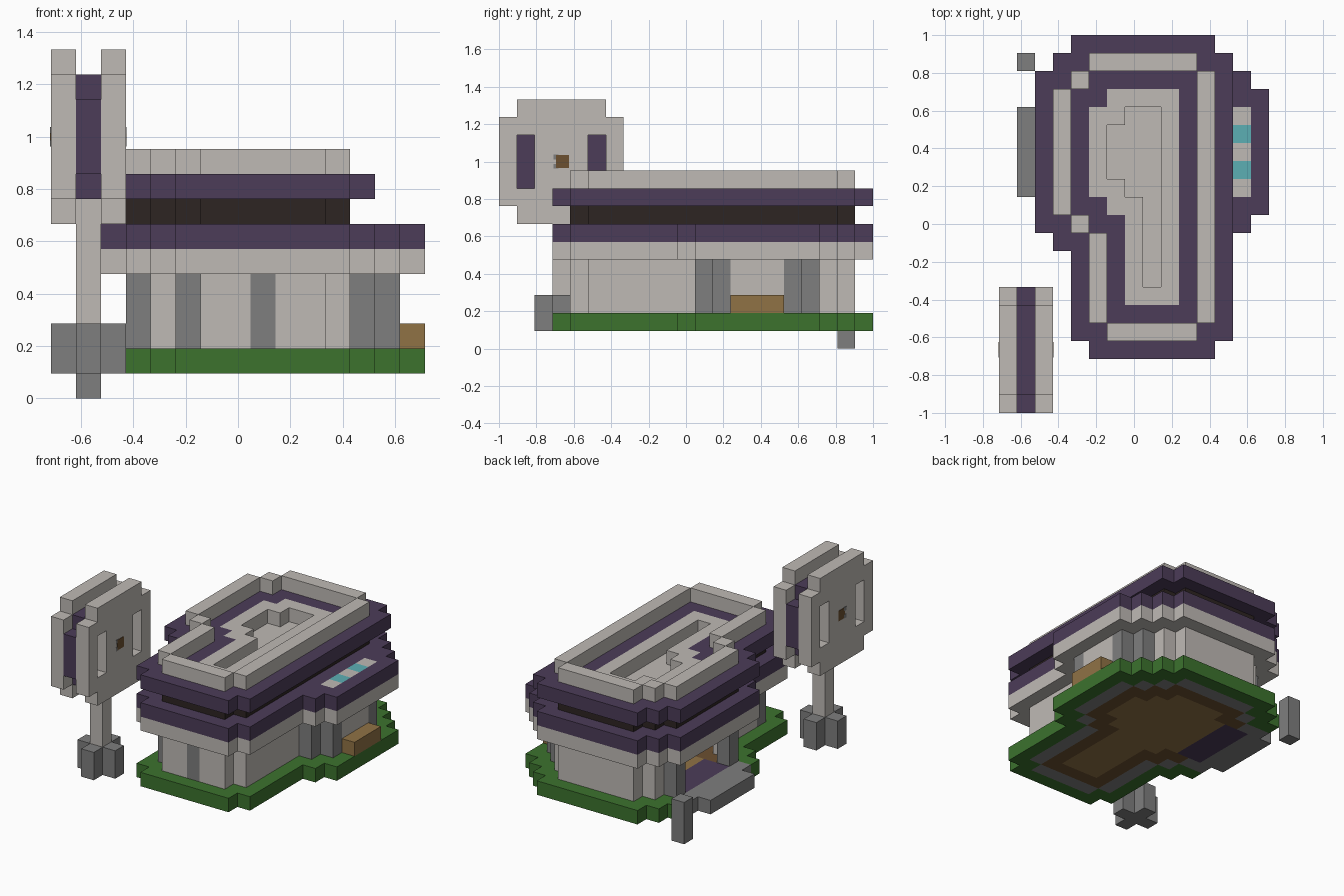
import bpy
import bmesh
from mathutils import Vector

U = 2 / 21                                # one block
ORIGIN = Vector((-7.5 * U, -1.0, 0.0))    # grid corner

if "Cube" in bpy.data.objects:
    bpy.data.objects.remove(bpy.data.objects["Cube"], do_unlink=True)


def material(name, rgb):
    m = bpy.data.materials.new(name)
    m.use_nodes = True
    m.diffuse_color = (*rgb, 1)
    m.node_tree.nodes["Principled BSDF"].inputs["Base Color"].default_value = (*rgb, 1)
    return m


CREAM = material("cream", (0.52, 0.49, 0.46))
PURPLE = material("purple", (0.072, 0.045, 0.098))
GREEN = material("green", (0.045, 0.17, 0.027))
GRAY = material("gray", (0.21, 0.21, 0.21))
TAN = material("tan", (0.28, 0.17, 0.06))
BROWN = material("brown", (0.15, 0.08, 0.03))
DARK = material("dark", (0.027, 0.018, 0.016))
CYAN = material("cyan", (0.107, 0.43, 0.456))


def rect(a0, a1, b0, b1):
    """Cells of a block rectangle, upper limits excluded."""
    return {(a, b) for a in range(a0, a1) for b in range(b0, b1)}


def shrink(cells, diagonal=True):
    """Cells whose neighbours all belong to the set."""
    steps = [(a, b) for a in (-1, 0, 1) for b in (-1, 0, 1)
             if diagonal or a * b == 0]
    return {c for c in cells
            if all((c[0] + a, c[1] + b) in cells for a, b in steps)}


def slab(name, cells, lo, hi, mat, sideways=False):
    """Extrude block cells from lo to hi along z, or along x if sideways."""
    bm = bmesh.new()
    verts = {}

    def vert(a, b, h):
        if (a, b, h) not in verts:
            p = Vector((h, a, b) if sideways else (a, b, h))
            verts[a, b, h] = bm.verts.new(p * U + ORIGIN)
        return verts[a, b, h]

    for a, b in sorted(cells):
        ring = [(a, b), (a + 1, b), (a + 1, b + 1), (a, b + 1)]
        bm.faces.new([vert(*p, hi) for p in ring])
        bm.faces.new([vert(*p, lo) for p in reversed(ring)])
        beside = [(a, b - 1), (a + 1, b), (a, b + 1), (a - 1, b)]
        for n, other in enumerate(beside):
            if other not in cells:
                p, q = ring[n], ring[(n + 1) % 4]
                bm.faces.new([vert(*p, lo), vert(*q, lo), vert(*q, hi), vert(*p, hi)])
    mesh = bpy.data.meshes.new(name)
    bm.to_mesh(mesh)
    bm.free()
    mesh.materials.append(mat)
    obj = bpy.data.objects.new(name, mesh)
    bpy.context.scene.collection.objects.link(obj)
    return obj


# Plan outlines: upper roof, then the lower storey with its side bay
upper = (rect(4, 12, 20, 21) | rect(3, 13, 19, 20) | rect(2, 13, 10, 19)
         | rect(3, 13, 9, 10) | rect(4, 13, 4, 9) | rect(5, 12, 3, 4))
lower = upper | rect(13, 14, 10, 19) | rect(14, 15, 11, 18)
house = shrink(lower)
room = shrink(house, diagonal=False)
attic = shrink(upper)
roof_deck = shrink(attic, diagonal=False)
roof_panel = shrink(roof_deck)
roof_recess = shrink(roof_panel)

# Ground layer
mat_area = rect(3, 5, 12, 17)
path = rect(2, 3, 11, 18) | rect(1, 2, 12, 17)
inner_floor = shrink(room)
slab("grass", lower - house - path, 1, 2, GREEN)
slab("foundation", house - room - mat_area, 1, 2, GRAY)
slab("entrance_path", path, 1, 2, GRAY)
slab("entrance_mat", mat_area, 1, 2, PURPLE)
slab("floor_border", room - inner_floor - mat_area, 1, 2, BROWN)
slab("floor_centre", inner_floor - mat_area, 1, 2, TAN)
slab("drain_post", {(1, 19)}, 0, 3, GRAY)

# Walls with pillars and an open doorway
pillars = {(3, 11), (3, 17), (5, 5), (8, 4),
           (12, 11), (13, 12), (13, 16), (12, 17)}
doorway = rect(3, 4, 12, 17)
slab("walls", house - room - pillars - doorway, 2, 5, CREAM)
slab("pillars", pillars, 2, 5, GRAY)
slab("side_bench", rect(14, 15, 13, 16), 2, 3, TAN)

# Lower roof with a strip of skylights
skylight = rect(13, 14, 12, 17)
panes = {(13, 13), (13, 15)}
slab("cornice", lower, 5, 6, CREAM)
slab("lower_eave", lower - skylight, 6, 7, PURPLE)
slab("skylight_frame", skylight - panes, 6, 7, CREAM)
slab("skylight_panes", panes, 6, 7, CYAN)

# Upper roof
slab("dark_band", attic - roof_recess, 7, 8, DARK)
slab("upper_eave", upper - roof_panel, 8, 9, PURPLE)
slab("roof_panel", roof_panel - roof_recess, 8, 9, CREAM)
slab("roof_recess_floor", roof_recess, 7, 8, CREAM)
slab("parapet", attic - roof_deck, 9, 10, CREAM)

# Sign on a post
slab("sign_foot", rect(0, 3, 3, 4) | rect(1, 2, 2, 5), 1, 3, GRAY)
slab("sign_post", {(1, 3)}, 3, 8, CREAM)
slots = rect(1, 2, 9, 12) | rect(5, 6, 9, 12)
disc = (rect(0, 7, 8, 13) | rect(1, 6, 7, 14)) - slots
for side, x in (("right", 0), ("left", 2)):
    slab("sign_disc_" + side, disc, x, x + 1, CREAM, sideways=True)
slab("sign_core", rect(0, 7, 9, 12) | rect(1, 6, 8, 13), 1, 2, PURPLE, sideways=True)


def plate(name, x, y, z, size, mat):
    """Thin square plate facing sideways."""
    bpy.ops.mesh.primitive_cube_add(size=1, location=(x, y, z))
    obj = bpy.context.object
    obj.name = name
    obj.scale = (0.006, size, size)
    obj.data.materials.append(mat)


# Small knob plates on the sign faces
for side, x in (("right", 0), ("left", 3)):
    px = ORIGIN.x + x * U
    plate("sign_knob_" + side, px, -0.66, 1.0, 0.07, BROWN)
    for z in (0.975, 1.025):
        plate("sign_stud_" + side, px, -0.695, z, 0.025, GRAY)
